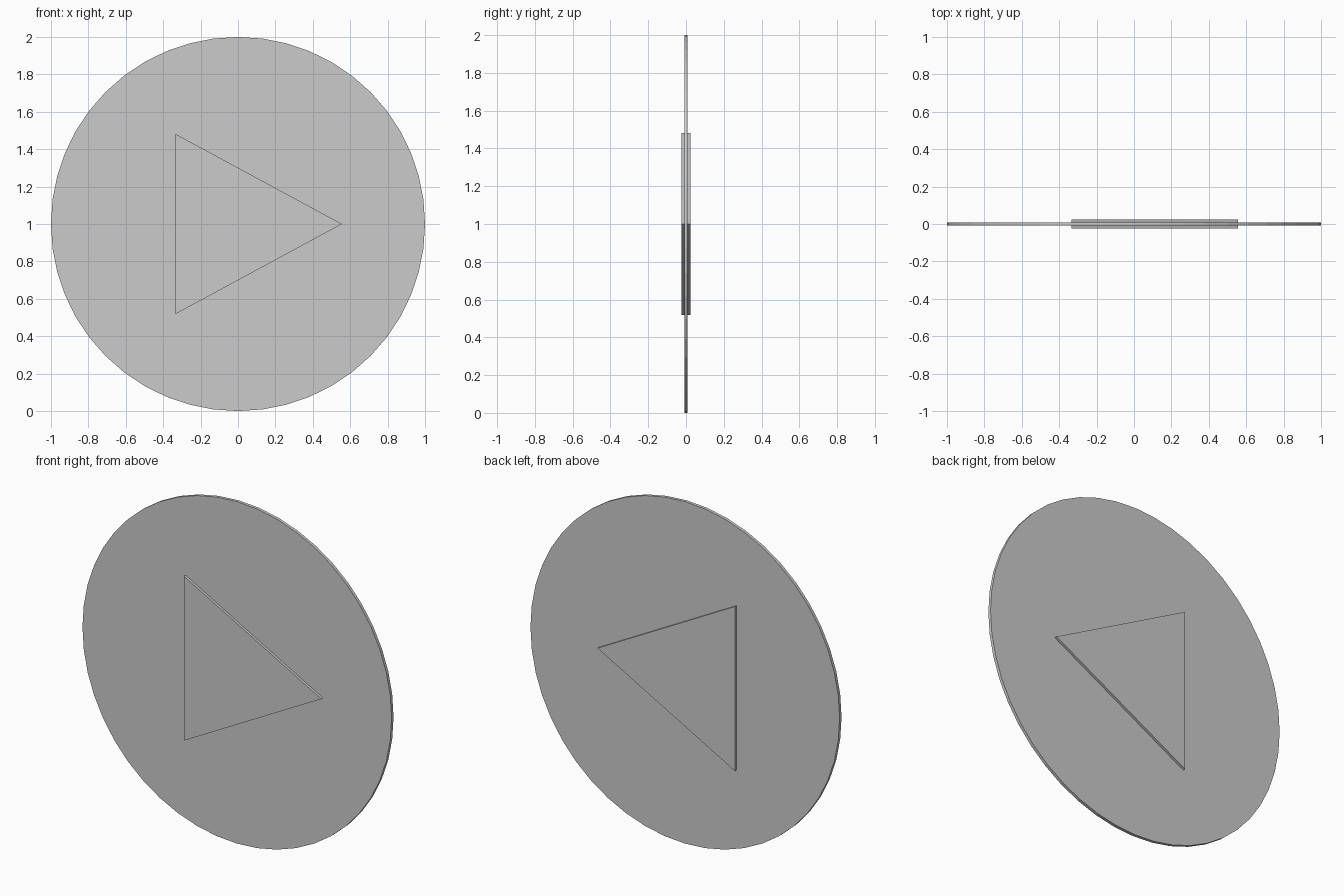
import bpy
import math

cube = bpy.data.objects.get("Cube")
if cube:
    bpy.data.objects.remove(cube, do_unlink=True)

# Single flat colour
grey = bpy.data.materials.new("plain_grey")
grey.use_nodes = True
colour = (0.6, 0.6, 0.6, 1)
grey.diffuse_color = colour
grey.node_tree.nodes["Principled BSDF"].inputs["Base Color"].default_value = colour


def slab(name, outline, half_depth):
    """Extrude an (x, z) outline symmetrically along y."""
    n = len(outline)
    verts = [(x, y, z) for y in (-half_depth, half_depth) for x, z in outline]
    faces = [list(range(n)), list(range(2 * n - 1, n - 1, -1))]
    faces += [(i, i + n, (i + 1) % n + n, (i + 1) % n) for i in range(n)]
    mesh = bpy.data.meshes.new(name)
    mesh.from_pydata(verts, [], faces)
    mesh.materials.append(grey)
    obj = bpy.data.objects.new(name, mesh)
    bpy.context.collection.objects.link(obj)
    return obj


# Thin round disc standing upright
sides = 48
circle = [(math.cos(math.tau * i / sides), 1 + math.sin(math.tau * i / sides))
          for i in range(sides)]
slab("disc", circle, 0.009)

# Raised triangle showing on both faces of the disc
slab("triangle", [(-0.333, 0.519), (0.556, 1.0), (-0.333, 1.481)], 0.024)
